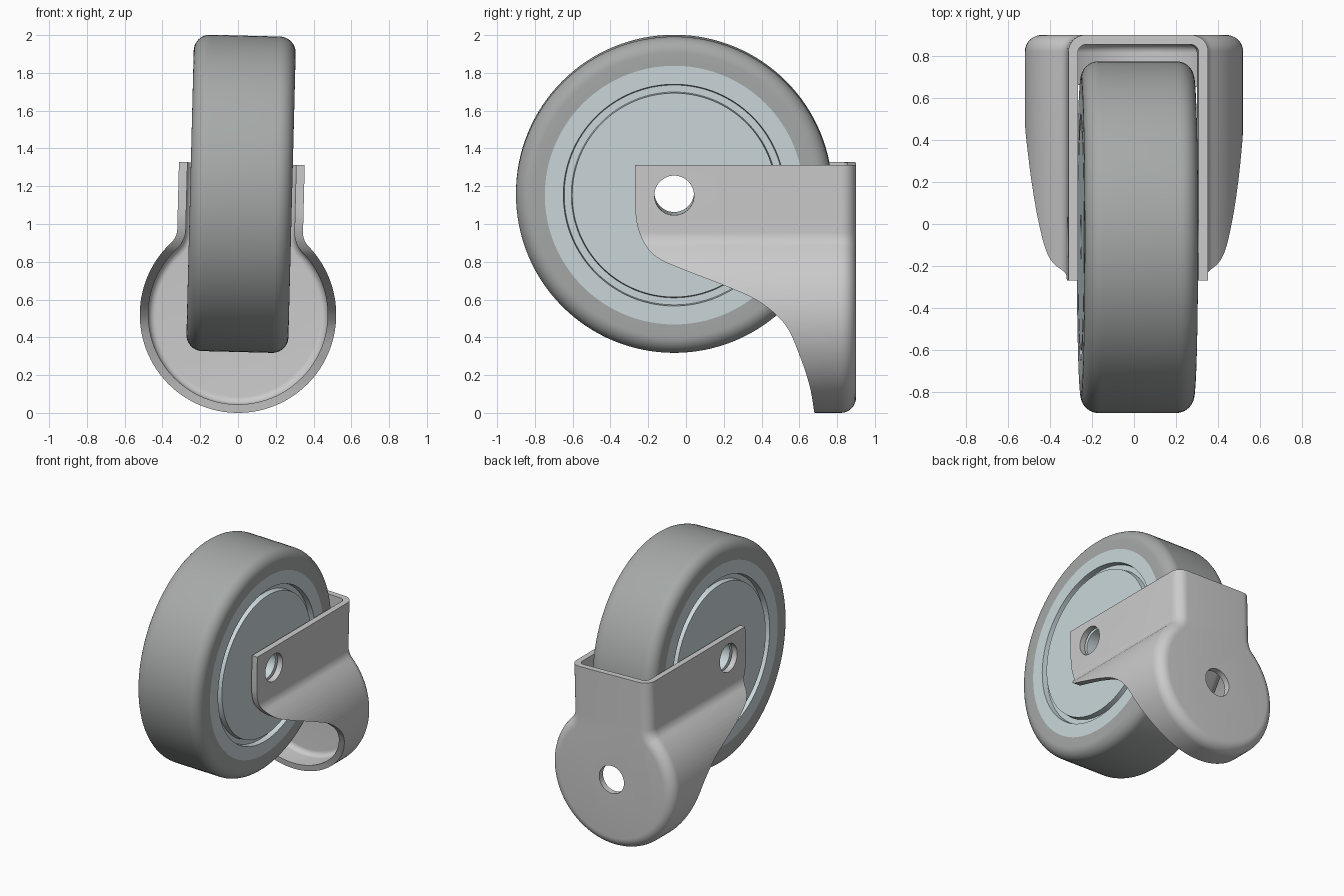
import bpy, bmesh
from math import sin, cos, pi, radians, atan2, sqrt
from mathutils import Matrix, Vector

if "Cube" in bpy.data.objects:
    bpy.data.objects.remove(bpy.data.objects["Cube"])

# Local frame: origin at the centre of the round mounting cup, whole model leans slightly
LEAN = Matrix.Translation((0, 0, 0.52)) @ Matrix.Rotation(radians(1.46), 4, 'Y')
AXLE_Y, AXLE_Z = -0.0625, 0.64
TOP, CUP_R, ARM_X, FILLET, WALL, BACK = 0.80, 0.52, 0.333, 0.10, 0.045, 0.90


def material(name, rgb):
    m = bpy.data.materials.new(name)
    m.diffuse_color = (*rgb, 1)
    m.use_nodes = True
    m.node_tree.nodes["Principled BSDF"].inputs["Base Color"].default_value = m.diffuse_color
    return m


def mesh_object(name, rings, closed=False):
    """Skin a list of equal-length closed rings; cap the ends unless closed."""
    bm = bmesh.new()
    vs = [[bm.verts.new(p) for p in ring] for ring in rings]
    n = len(vs[0])
    for i in range(len(vs) if closed else len(vs) - 1):
        a, b = vs[i], vs[(i + 1) % len(vs)]
        for j in range(n):
            k = (j + 1) % n
            bm.faces.new((a[j], a[k], b[k], b[j]))
    if not closed:
        bm.faces.new(vs[0])
        bm.faces.new(vs[-1])
    bmesh.ops.recalc_face_normals(bm, faces=bm.faces)
    me = bpy.data.meshes.new(name)
    bm.to_mesh(me)
    bm.free()
    ob = bpy.data.objects.new(name, me)
    bpy.context.collection.objects.link(ob)
    return ob


def finish(ob, mat):
    ob.data.transform(LEAN)
    ob.data.materials.clear()
    ob.data.materials.append(mat)
    bpy.ops.object.select_all(action='DESELECT')
    ob.select_set(True)
    bpy.context.view_layer.objects.active = ob
    bpy.ops.object.shade_smooth_by_angle(angle=radians(32))


def lathe(name, profile, segs=128):
    """Revolve a closed (radius, x) profile about the axle."""
    rings = [[(x, AXLE_Y + r * cos(t), AXLE_Z + r * sin(t)) for r, x in profile]
             for t in (2 * pi * i / segs for i in range(segs))]
    return mesh_object(name, rings, closed=True)


def cylinder(name, centre, axis, r, length):
    u = Vector((0, 0, 1))
    a = Vector(axis)
    v = a.cross(u)
    c = Vector(centre)
    return mesh_object(name, [[c + a * s * length / 2 + r * (cos(t) * u + sin(t) * v)
                               for t in (2 * pi * i / 48 for i in range(48))]
                              for s in (-1, 1)])


def boolean(ob, cutter, op):
    m = ob.modifiers.new(op, 'BOOLEAN')
    m.operation, m.object, m.solver = op, cutter, 'EXACT'
    bpy.context.view_layer.objects.active = ob
    bpy.ops.object.modifier_apply(modifier=m.name)
    bpy.data.objects.remove(cutter)


def keyhole(d, y, top):
    """Keyhole outline, shrunk by d: round cup blending into two upright arms."""
    cx = ARM_X + FILLET
    cz = sqrt((CUP_R + FILLET) ** 2 - cx ** 2)
    a = atan2(cz, cx)
    half = [(ARM_X - d, top)]
    for i in range(11):
        t = pi + a * i / 10
        half.append((cx + (FILLET + d) * cos(t), cz + (FILLET + d) * sin(t)))
    for i in range(1, 41):
        t = a - (a + pi / 2) * i / 40
        half.append(((CUP_R - d) * cos(t), (CUP_R - d) * sin(t)))
    pts = half + [(-x, z) for x, z in reversed(half[:-1])]
    return [(x, y, z) for x, z in pts]


def keyhole_solid(name, d, front, back, r, top):
    """Keyhole prism with its back edge rounded by radius r."""
    rings = [keyhole(d, front, top)]
    for i in range(9):
        t = pi / 2 * i / 8
        rings.append(keyhole(d + r * (1 - cos(t)), back - r + r * sin(t), top))
    return mesh_object(name, rings)


def smooth_path(pts, steps=7):
    """Catmull-Rom curve through 2D points."""
    p = [Vector(q) for q in [pts[0]] + pts + [pts[-1]]]
    out = []
    for i in range(1, len(p) - 2):
        a, b, c, e = p[i - 1:i + 3]
        for s in range(steps):
            t = s / steps
            out.append(0.5 * (2 * b + (c - a) * t + (2 * a - 5 * b + 4 * c - e) * t * t
                              + (3 * b - a - 3 * c + e) * t ** 3))
    return out + [p[-1]]


grey = material("bracket_grey", (0.66, 0.66, 0.68))
rubber = material("tyre_rubber", (0.38, 0.40, 0.39))
plastic = material("hub_plastic", (0.60, 0.69, 0.71))

# Tyre
W, R, C = 0.27, 0.8375, 0.085
arc = [(R - C + C * sin(t), W - C + C * cos(t)) for t in (pi / 2 * i / 10 for i in range(11))]
half = [(0.685, W)] + arc
finish(lathe("tyre", half + [(r, -x) for r, x in reversed(half)]), rubber)

# Hub with a ring groove on each face and an axle bore
G = 0.04
half = [(0.105, W), (0.54, W), (0.545, W - G), (0.582, W - G), (0.587, W), (0.685, W)]
finish(lathe("wheel_hub", half + [(r, -x) for r, x in reversed(half)]), plastic)

# Fork bracket: hollow keyhole shell trimmed by the swept side profile
fork = keyhole_solid("fork_bracket", 0, -0.5, BACK, 0.08, TOP)
boolean(fork, keyhole_solid("hollow", WALL, -0.7, BACK - WALL, 0.04, TOP + 0.2), 'DIFFERENCE')
curve = smooth_path([(-0.27, 0.61), (-0.26, 0.49), (-0.217, 0.38), (-0.14, 0.305),
                     (0.02, 0.237), (0.22, 0.16), (0.39, 0.08), (0.525, -0.04),
                     (0.60, -0.20), (0.655, -0.37), (0.68, -0.52)])
side = [tuple(p) for p in curve] + [(0.68, -0.7), (1.1, -0.7), (1.1, 1.0), (-0.27, 1.0)]
boolean(fork, mesh_object("side_trim", [[(x, y, z) for y, z in side] for x in (-0.8, 0.8)]),
        'INTERSECT')

# Axle holes and mounting hole
boolean(fork, cylinder("axle_hole", (0, AXLE_Y, AXLE_Z), (1, 0, 0), 0.105, 1.4), 'DIFFERENCE')
boolean(fork, cylinder("mount_hole", (0, 0.9, 0), (0, 1, 0), 0.105, 0.3), 'DIFFERENCE')
finish(fork, grey)
